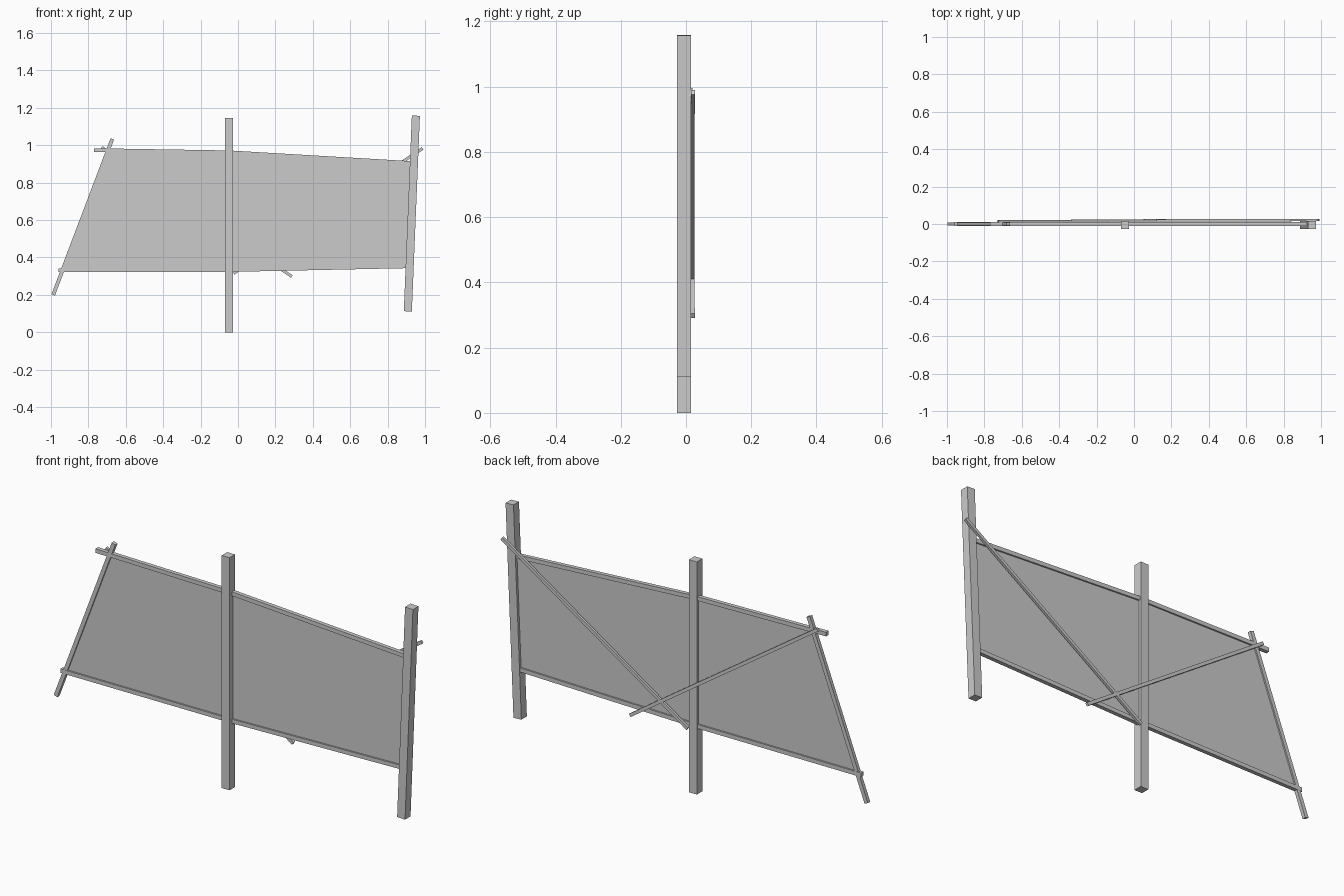
import bpy, bmesh
from mathutils import Vector, Matrix

if "Cube" in bpy.data.objects:
    bpy.data.objects.remove(bpy.data.objects["Cube"])


def beam(name, a, b, width, depth):
    """Square-cut timber running from point a to point b."""
    a, b = Vector(a), Vector(b)
    along = (b - a).normalized()
    side = Vector((0, 1, 0)).cross(along).normalized()
    back = along.cross(side)
    rot = Matrix((side, back, along)).transposed().to_4x4()
    bm = bmesh.new()
    bmesh.ops.create_cube(bm, size=1)
    bmesh.ops.scale(bm, vec=(width, depth, (b - a).length), verts=bm.verts)
    bm.transform(Matrix.Translation((a + b) / 2) @ rot)
    return finish(name, bm)


def finish(name, bm):
    bmesh.ops.recalc_face_normals(bm, faces=bm.faces)
    mesh = bpy.data.meshes.new(name)
    bm.to_mesh(mesh)
    bm.free()
    obj = bpy.data.objects.new(name, mesh)
    bpy.context.collection.objects.link(obj)
    return obj


# Heavy posts and thin leaning stake
beam("middle_post", (-0.048, -0.0065, 0), (-0.048, -0.0065, 1.145), 0.043, 0.043)
beam("right_post", (0.908, -0.0065, 0.112), (0.951, -0.0065, 1.158), 0.043, 0.043)
beam("left_stake", (-0.988, 0, 0.2), (-0.672, 0, 1.034), 0.02, 0.018)

# Rails, bending at the middle post
beam("top_rail_left", (-0.77, 0, 0.974), (-0.045, 0, 0.962), 0.02, 0.02)
beam("top_rail_right", (-0.045, 0, 0.962), (0.925, 0, 0.905), 0.02, 0.02)
beam("bottom_rail_left", (-0.96, 0, 0.332), (-0.045, 0, 0.333), 0.02, 0.02)
beam("bottom_rail_right", (-0.045, 0, 0.333), (0.91, 0, 0.353), 0.02, 0.02)

# Crossed braces on the back
beam("brace_rising_right", (-0.024, 0.019, 0.315), (0.987, 0.021, 0.983), 0.016, 0.012)
beam("brace_rising_left", (0.288, 0.021, 0.298), (-0.729, 0.014, 0.989), 0.016, 0.012)

# Thin infill sheet
outline = [(-0.935, 0.332), (-0.045, 0.333), (0.91, 0.353),
           (0.935, 0.905), (-0.045, 0.962), (-0.697, 0.973)]
bm = bmesh.new()
face = bm.faces.new([bm.verts.new((x, -0.002, z)) for x, z in outline])
ext = bmesh.ops.extrude_face_region(bm, geom=[face], use_keep_orig=True)
moved = [v for v in ext["geom"] if isinstance(v, bmesh.types.BMVert)]
bmesh.ops.translate(bm, vec=(0, 0.004, 0), verts=moved)
finish("infill_sheet", bm)
